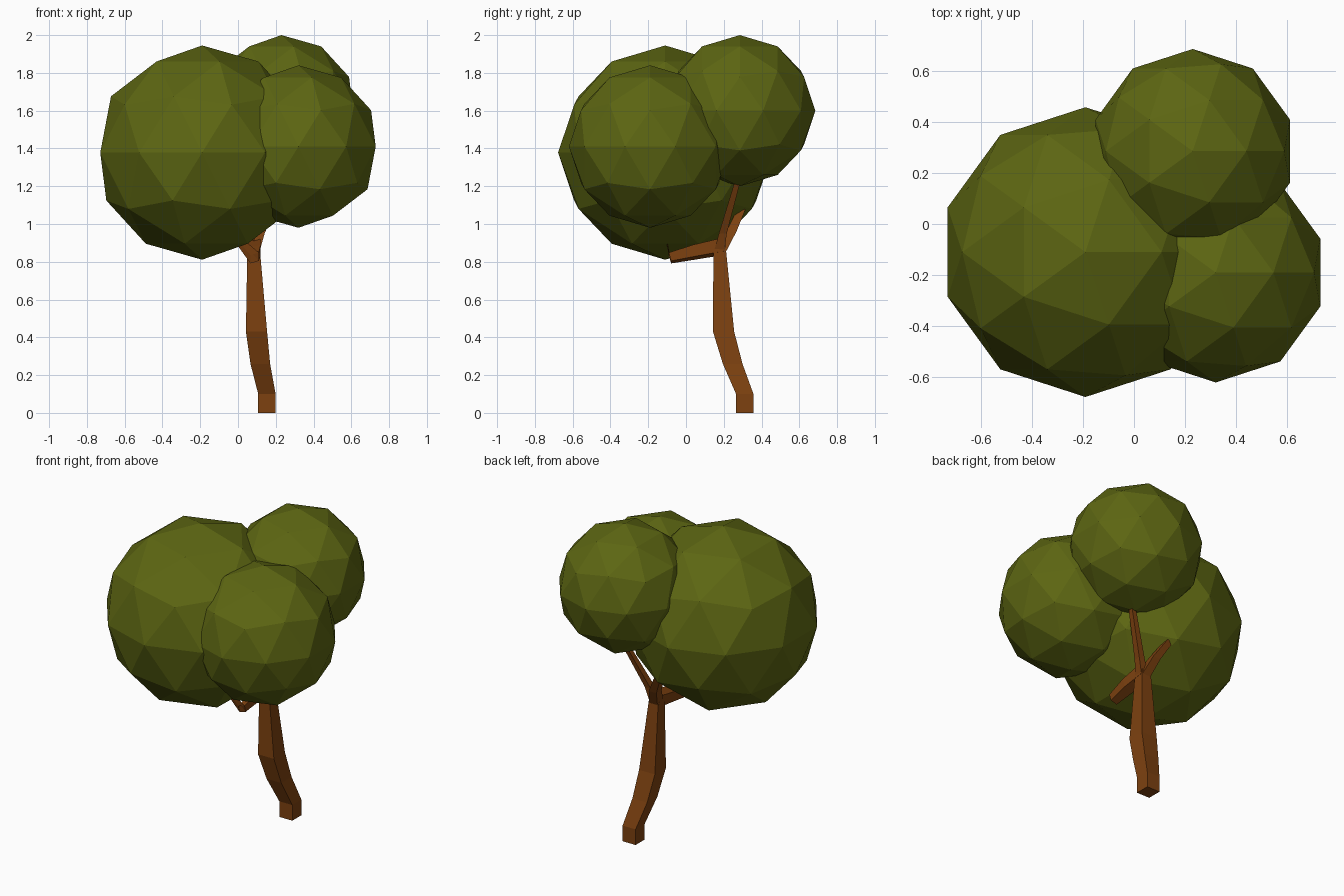
import bpy, bmesh
from mathutils import Vector

if "Cube" in bpy.data.objects:
    bpy.data.objects.remove(bpy.data.objects["Cube"])


def material(name, rgb):
    m = bpy.data.materials.new(name)
    m.diffuse_color = (*rgb, 1)
    m.use_nodes = True
    m.node_tree.nodes["Principled BSDF"].inputs["Base Color"].default_value = m.diffuse_color
    return m


leaf = material("leaf green", (0.108, 0.132, 0.006))
bark = material("bark brown", (0.205, 0.053, 0.005))


def finish(name, bm, mat):
    bmesh.ops.recalc_face_normals(bm, faces=bm.faces)
    me = bpy.data.meshes.new(name)
    bm.to_mesh(me)
    bm.free()
    me.materials.append(mat)
    ob = bpy.data.objects.new(name, me)
    bpy.context.collection.objects.link(ob)


def crown(name, centre, radius):
    bm = bmesh.new()
    bmesh.ops.create_icosphere(bm, subdivisions=2, radius=radius)
    bmesh.ops.translate(bm, verts=bm.verts, vec=centre)
    finish(name, bm, leaf)


def limb(name, path, u=(1, 0, 0), v=(0, 1, 0)):
    """Square tube through (x, y, z, half width) points; u and v span each ring."""
    u, v = Vector(u), Vector(v)
    bm = bmesh.new()
    rings = []
    for x, y, z, h in path:
        rings.append([bm.verts.new(Vector((x, y, z)) + h * (a * u + b * v))
                      for a, b in ((-1, -1), (1, -1), (1, 1), (-1, 1))])
    for lo, hi in zip(rings, rings[1:]):
        for i in range(4):
            j = (i + 1) % 4
            bm.faces.new((lo[i], lo[j], hi[j], hi[i]))
    bm.faces.new(rings[0])
    bm.faces.new(rings[-1])
    finish(name, bm, bark)


# Foliage balls
crown("crown_large", (-0.19, -0.11, 1.378), 0.567)
crown("crown_back", (0.23, 0.285, 1.60), 0.40)
crown("crown_front", (0.32, -0.19, 1.41), 0.43)

# Leaning trunk
limb("trunk", [(0.153, 0.311, 0, 0.046), (0.153, 0.311, 0.10, 0.046),
               (0.118, 0.247, 0.26, 0.052), (0.098, 0.199, 0.43, 0.056),
               (0.083, 0.179, 0.85, 0.034), (0.083, 0.181, 0.90, 0.028)])

# Front branch: runs forward, then bends up into the large crown
limb("branch_front", [(0.083, 0.20, 0.882, 0.034), (0.09, 0.05, 0.852, 0.030),
                      (0.088, -0.085, 0.82, 0.022), (0.015, -0.10, 0.90, 0.014),
                      (-0.03, -0.11, 0.96, 0.012)], (1, 0, 0.3), (0, -0.3, 1))

# Thin branch rising to the back crown
limb("branch_back", [(0.085, 0.175, 0.85, 0.028), (0.12, 0.195, 0.95, 0.021),
                     (0.26, 0.283, 1.26, 0.014)])

# Branch rising to the large crown
limb("branch_left", [(0.085, 0.18, 0.85, 0.030), (0.05, 0.24, 0.96, 0.027),
                     (-0.01, 0.29, 1.07, 0.022), (-0.07, 0.30, 1.16, 0.018)])
